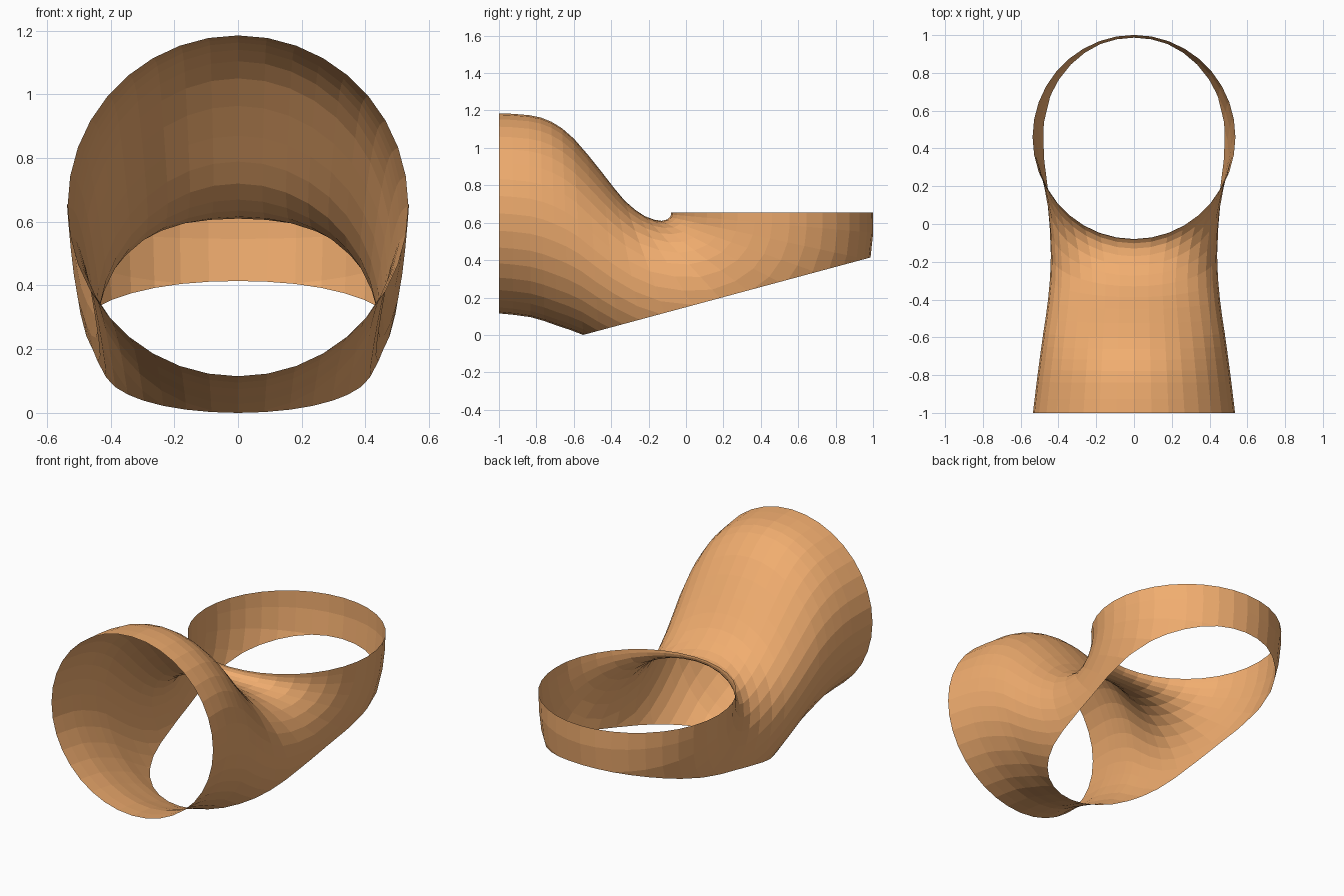
import bpy, bmesh, math
from mathutils import Vector

if "Cube" in bpy.data.objects:
    bpy.data.objects.remove(bpy.data.objects["Cube"])

SIDES, STEPS = 36, 2
# Elbow sections: upper profile (y, z), lower profile (y, z), half width
SECTIONS = [
    (-1.00, 1.185, -1.00, 0.115, 0.535),
    (-0.84, 1.175, -0.83, 0.095, 0.515),
    (-0.72, 1.14, -0.69, 0.05, 0.498),
    (-0.60, 1.05, -0.55, 0.00, 0.48),
    (-0.45, 0.87, -0.35, -0.10, 0.455),
    (-0.33, 0.72, 0.00, -0.20, 0.44),
    (-0.22, 0.635, 0.50, -0.15, 0.46),
    (-0.13, 0.61, 0.85, 0.10, 0.502),
    (-0.085, 0.63, 0.985, 0.40, 0.525),
    (-0.08, 0.655, 1.00, 0.655, 0.537),
]


def smooth_sections(rows, steps):
    """Catmull-Rom interpolation between neighbouring sections."""
    out = []
    for i in range(len(rows) - 1):
        quad = [rows[max(0, min(len(rows) - 1, i + k))] for k in (-1, 0, 1, 2)]
        for s in range(steps):
            t = s / steps
            out.append([0.5 * (2 * b + (c - a) * t + (2*a - 5*b + 4*c - d) * t**2
                               + (3*b - a - 3*c + d) * t**3)
                        for a, b, c, d in zip(*quad)])
    return out + [rows[-1]]


# Elbow shell: oval rings lofted from the front mouth to the top ring
bm = bmesh.new()
rings = []
for uy, uz, ly, lz, w in smooth_sections(SECTIONS, STEPS):
    upper, lower = Vector((0, uy, uz)), Vector((0, ly, lz))
    mid, half = (upper + lower) / 2, (upper - lower) / 2
    rings.append([bm.verts.new(mid + half * math.cos(a) + Vector((w * math.sin(a), 0, 0)))
                  for a in (math.tau * i / SIDES for i in range(SIDES))])
for r0, r1 in zip(rings, rings[1:]):
    for i in range(SIDES):
        j = (i + 1) % SIDES
        bm.faces.new((r0[i], r0[j], r1[j], r1[i]))

# Slanted opening underneath
slope = 0.415 / 1.54
bmesh.ops.bisect_plane(bm, geom=bm.verts[:] + bm.edges[:] + bm.faces[:],
                       plane_co=(0, -0.55, 0), plane_no=(0, -slope, 1),
                       clear_inner=True)
bmesh.ops.recalc_face_normals(bm, faces=bm.faces[:])

mesh = bpy.data.meshes.new("elbow_shell")
bm.to_mesh(mesh)
bm.free()
shell = bpy.data.objects.new("elbow_shell", mesh)
bpy.context.collection.objects.link(shell)

mat = bpy.data.materials.new("orange")
mat.diffuse_color = (0.88, 0.42, 0.16, 1)
mat.use_nodes = True
mat.node_tree.nodes["Principled BSDF"].inputs["Base Color"].default_value = mat.diffuse_color
mesh.materials.append(mat)
